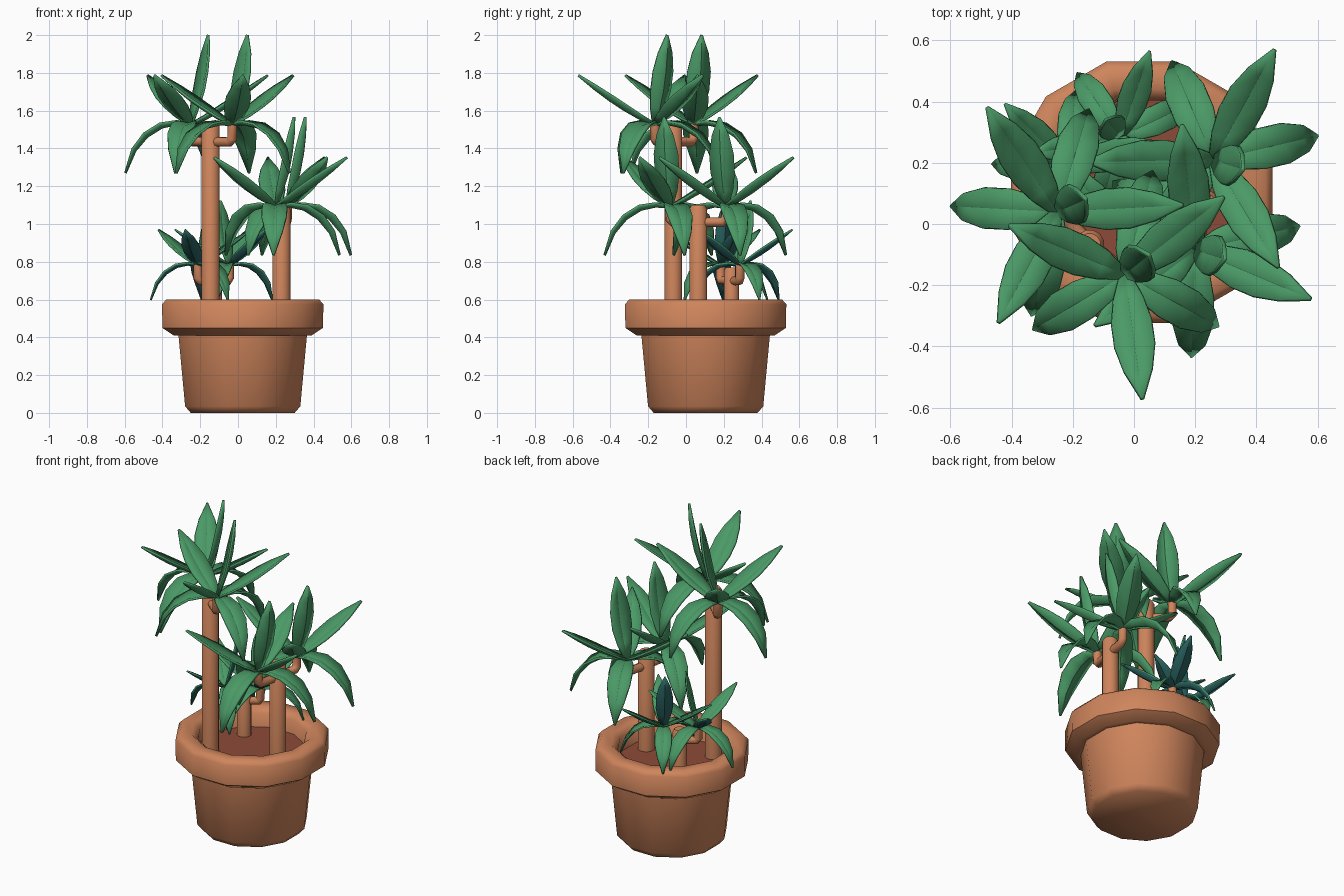
import bpy, bmesh, math
from mathutils import Vector

if "Cube" in bpy.data.objects:
    bpy.data.objects.remove(bpy.data.objects["Cube"])


def material(name, srgb):
    m = bpy.data.materials.new(name)
    lin = [c / 12.92 if c <= 0.04045 else ((c + 0.055) / 1.055) ** 2.4 for c in srgb]
    m.diffuse_color = (*lin, 1)
    m.use_nodes = True
    m.node_tree.nodes["Principled BSDF"].inputs["Base Color"].default_value = m.diffuse_color
    return m


TERRA = material("terracotta", (0.81, 0.52, 0.36))
SOIL = material("red_brown_soil", (0.55, 0.29, 0.22))
GREEN = material("leaf_green", (0.29, 0.60, 0.40))
TEAL = material("dark_teal", (0.16, 0.39, 0.38))


def finish(bm, name, mats, angle=50, recalc=True):
    if recalc:
        bmesh.ops.recalc_face_normals(bm, faces=bm.faces[:])
    me = bpy.data.meshes.new(name)
    bm.to_mesh(me)
    bm.free()
    ob = bpy.data.objects.new(name, me)
    bpy.context.collection.objects.link(ob)
    for m in mats:
        me.materials.append(m)
    bpy.ops.object.select_all(action='DESELECT')
    ob.select_set(True)
    bpy.context.view_layer.objects.active = ob
    bpy.ops.object.shade_smooth_by_angle(angle=math.radians(angle))
    return ob


def skin(bm, rings):
    """Bridge equal rings of vertices and cap both ends."""
    for a, b in zip(rings, rings[1:]):
        for i in range(len(a)):
            j = (i + 1) % len(a)
            bm.faces.new((a[i], a[j], b[j], b[i]))
    bm.faces.new(rings[0][::-1])
    bm.faces.new(rings[-1])


def lathe(name, profile, x, y, sides, mat):
    """Turned solid from (radius, z) points, flats facing the axes."""
    bm = bmesh.new()
    k = 1 / math.cos(math.pi / sides)
    angles = [(i + .5) * math.tau / sides for i in range(sides)]
    skin(bm, [[bm.verts.new((x + r * k * math.cos(a), y + r * k * math.sin(a), z)) for a in angles]
              for r, z in profile])
    return finish(bm, name, [mat])


def tube(name, points, radius, sides, mat):
    """Bent round branch through a few points."""
    bm = bmesh.new()
    pts = [Vector(p) for p in points]
    side = (pts[1] - pts[0]).cross(Vector((0, 0, 1))).normalized()
    rings = []
    for i, p in enumerate(pts):
        t = (pts[min(i + 1, len(pts) - 1)] - p).normalized() + (p - pts[max(i - 1, 0)]).normalized()
        n = side.cross(t.normalized())
        rings.append([bm.verts.new(p + radius * (side * math.cos(a) + n * math.sin(a)))
                      for a in [k * math.tau / sides for k in range(sides)]])
    skin(bm, rings)
    return finish(bm, name, [mat])


# leaf midrib paths as (reach, height)
RISE = [(0, 0), (.08, .035), (.16, .08), (.24, .132), (.32, .192), (.405, .262)]
DROOP = [(0, 0), (.075, .005), (.155, -.012), (.235, -.062), (.30, -.138), (.352, -.258)]
UPRIGHT = [(0, 0), (.03, .085), (.06, .175), (.08, .275), (.092, .375), (.095, .472)]
HALF_WIDTH = [.016, .047, .064, .064, .044, .002]


def add_leaf(bm, base, path, deg, scale):
    a = math.radians(deg)
    out, up = Vector((math.cos(a), math.sin(a), 0)), Vector((0, 0, 1))
    side = up.cross(out)
    last = len(path) - 1
    rows = []
    for i, (r, h) in enumerate(path):
        p0, p1 = path[max(i - 1, 0)], path[min(i + 1, last)]
        t = (out * (p1[0] - p0[0]) + up * (p1[1] - p0[1])).normalized()
        n = t.cross(side)
        mid = out * r + up * h
        w = HALF_WIDTH[i]
        rows.append([bm.verts.new(base + scale * (mid + side * w * s + n * 0.32 * w * abs(s)))
                     for s in (1, 0, -1)])
    for a, b in zip(rows, rows[1:]):
        for i in (0, 1):
            bm.faces.new((a[i], a[i + 1], b[i + 1], b[i]))


def crown(name, base, scale, rises, droops, upright, underside):
    bm = bmesh.new()
    base = Vector(base)
    for path, angles in ((RISE, rises), (DROOP, droops), (UPRIGHT, (upright,))):
        for d in angles:
            add_leaf(bm, base, path, d, scale)
    ob = finish(bm, name, [GREEN, underside], 35, recalc=False)
    s = ob.modifiers.new("thickness", 'SOLIDIFY')
    s.thickness = 0.013 * scale
    s.offset = -1
    s.material_offset = 1        # back of the leaf takes the second colour


# pot and soil
PX, PY = 0.025, 0.104
lathe("pot", [(.275, 0), (.305, .035), (.34, .41), (.365, .41), (.425, .45), (.427, .575),
              (.405, .60), (.335, .60), (.302, .57), (.295, .44)], PX, PY, 12, TERRA)
lathe("soil", [(.30, .43), (.30, .485)], PX, PY, 12, SOIL)

# plants: trunk x, y, radius, top, crown height, branch height, scale, underside, two crowns
PLANTS = [
    ("tall", -.145, -.067, .047, 1.545, 1.53, 1.435, 1.0, GREEN,
     [((-.25, .04), (3, 124, 242), (73, 177, 256), 24),
      ((-.03, -.165), (38, 157, 278), (75, 211, 331), 39)]),
    ("middle", .23, .065, .047, 1.10, 1.095, 1.01, 1.0, GREEN,
     [((.26, .21), (61, 181, 301), (13, 113, 233), -18),
      ((.20, -.085), (96, 217, 337), (13, 140, 268), -17)]),
    ("short", -.125, .24, .04, .77, .785, .70, .72, TEAL,
     [((-.213, .183), (135, 17, 257), (85, 177, 310), 24),
      ((-.045, .285), (71, 191, 311), (124, 25, 255), 130)]),
]
for name, x, y, r, top, cz, bz, scale, underside, crowns in PLANTS:
    lathe(name + "_trunk", [(r, .45), (r, top - .02), (r * .75, top)], x, y, 12, TERRA)
    for i, ((cx, cy), rises, droops, upright) in enumerate(crowns, 1):
        # branch elbow out of the trunk, then up into the crown
        at = lambda f, z: (x + (cx - x) * f, y + (cy - y) * f, z)
        tube(f"{name}_branch_{i}", [at(0, bz), at(.88, bz), at(1, bz + .018), at(1, cz)],
             .026, 8, TERRA)
        crown(f"{name}_leaves_{i}", (cx, cy, cz), scale, rises, droops, upright, underside)
